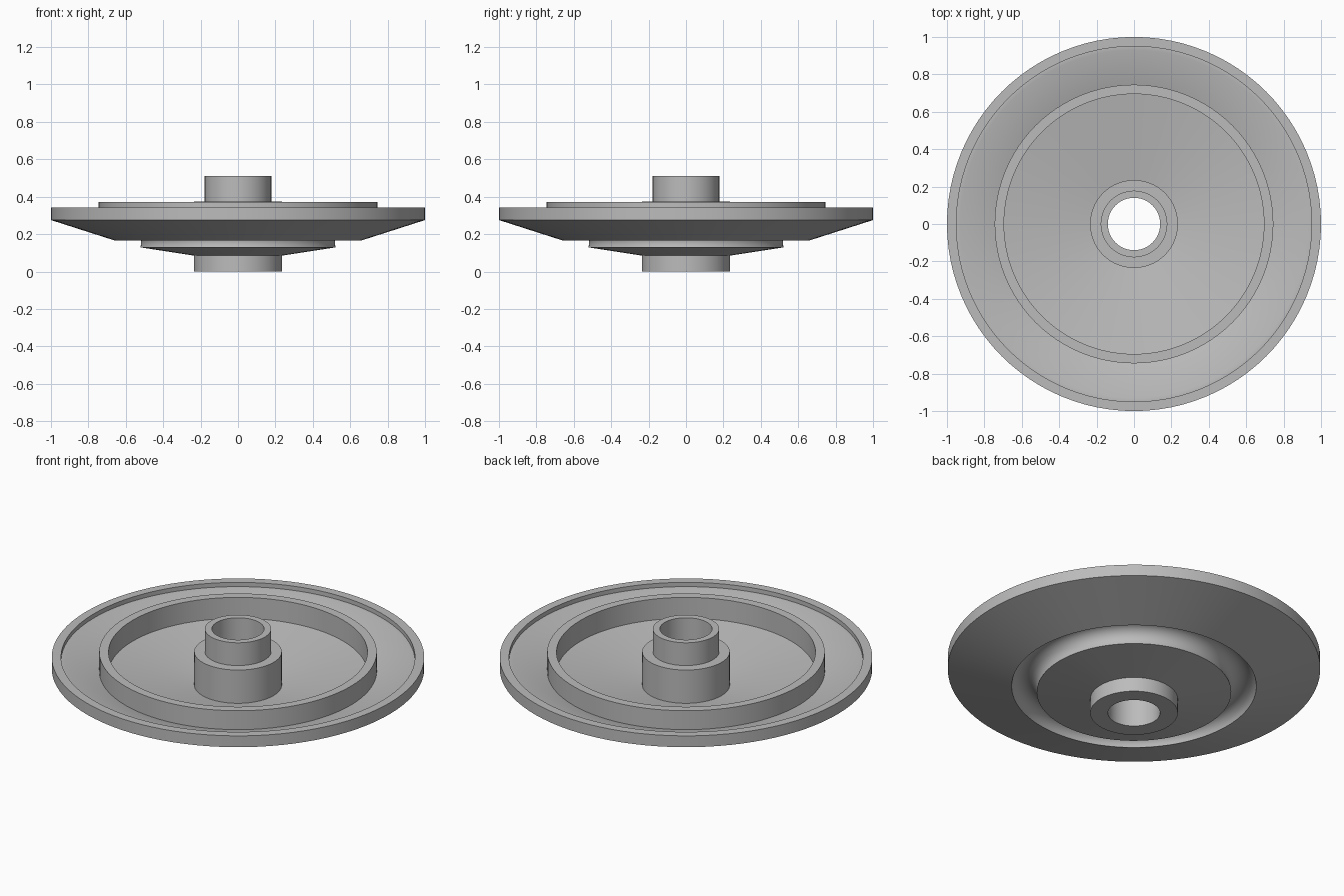
import bpy, bmesh, math

cube = bpy.data.objects.get("Cube")
if cube:
    bpy.data.objects.remove(cube)

SEGMENTS = 96

# Plain grey metal
grey = bpy.data.materials.new("light_grey")
grey.use_nodes = True
colour = (0.5, 0.5, 0.5, 1)
grey.diffuse_color = colour
grey.node_tree.nodes["Principled BSDF"].inputs["Base Color"].default_value = colour


def arc(r, z, radius, start, end, steps):
    """Points of an arc in the radius/height plane, angles in degrees."""
    angles = [math.radians(start + (end - start) * i / steps) for i in range(steps + 1)]
    return [(r + radius * math.cos(a), z + radius * math.sin(a)) for a in angles]


def lathe(name, profile, material):
    """Turn a closed radius/height profile about the z axis."""
    bm = bmesh.new()
    verts = [bm.verts.new((r, 0, z)) for r, z in profile]
    edges = [bm.edges.new((a, b)) for a, b in zip(verts, verts[1:] + verts[:1])]
    bmesh.ops.spin(bm, geom=verts + edges, cent=(0, 0, 0), axis=(0, 0, 1),
                   angle=math.tau, steps=SEGMENTS, use_merge=False)
    bmesh.ops.remove_doubles(bm, verts=bm.verts[:], dist=0.0001)
    bmesh.ops.recalc_face_normals(bm, faces=bm.faces[:])
    mesh = bpy.data.meshes.new(name)
    bm.to_mesh(mesh)
    bm.free()
    mesh.materials.append(material)
    obj = bpy.data.objects.new(name, mesh)
    bpy.context.collection.objects.link(obj)
    bpy.ops.object.select_all(action="DESELECT")
    obj.select_set(True)
    bpy.context.view_layer.objects.active = obj
    bpy.ops.object.shade_smooth_by_angle(angle=math.radians(30))
    return obj


# Underside: lower hub, shallow cone, rounded groove, outer cone
underside = [(0.14, 0), (0.235, 0), (0.235, 0.085)]
underside += arc(0.588, 0.153, 0.07, 200, 10, 16)

# Outer rim and sloping web
rim = [(1, 0.275), (1, 0.342), (0.95, 0.342), (0.95, 0.317), (0.93, 0.317)]

# Raised ring, dished floor, stepped hub and bore
ring = [(0.745, 0.26), (0.745, 0.372), (0.695, 0.372), (0.695, 0.248)]
hub = [(0.235, 0.178), (0.235, 0.375), (0.178, 0.375), (0.178, 0.51), (0.14, 0.51)]

lathe("flanged_disc", underside + rim + ring + hub, grey)
